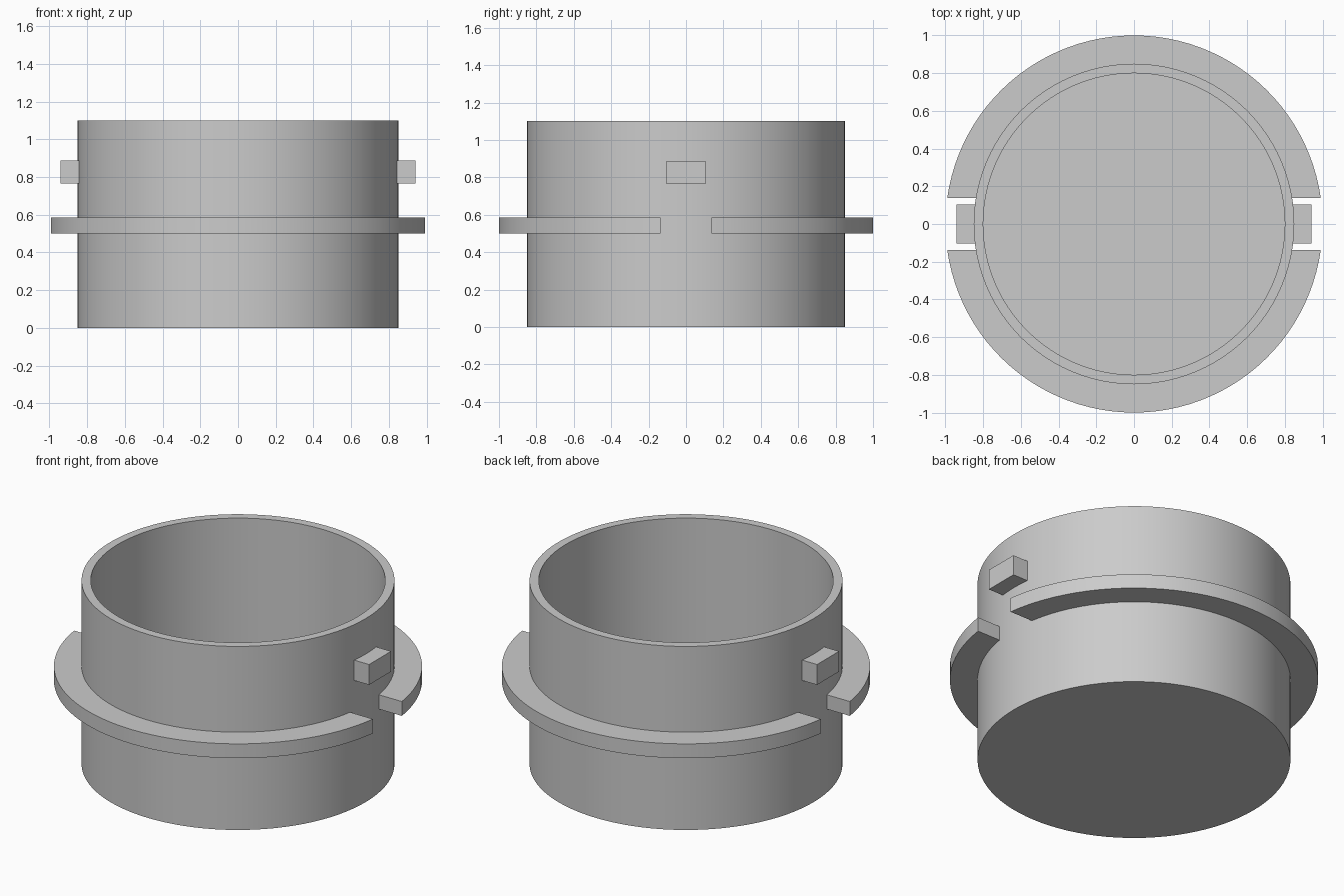
import bpy, bmesh
from math import asin, cos, sin, pi

cube = bpy.data.objects.get("Cube")
if cube:
    bpy.data.objects.remove(cube, do_unlink=True)

grey = bpy.data.materials.new("light grey")
grey.use_nodes = True
colour = (0.6, 0.6, 0.6, 1)
grey.diffuse_color = colour
grey.node_tree.nodes["Principled BSDF"].inputs["Base Color"].default_value = colour

HEIGHT, OUTER, INNER, FLOOR = 1.1, 0.85, 0.8, 0.05
SIDES = 96


def add_object(name, bm, smooth=False):
    bmesh.ops.recalc_face_normals(bm, faces=bm.faces[:])
    mesh = bpy.data.meshes.new(name)
    bm.to_mesh(mesh)
    bm.free()
    mesh.materials.append(grey)
    obj = bpy.data.objects.new(name, mesh)
    bpy.context.collection.objects.link(obj)
    if smooth:
        bpy.ops.object.select_all(action='DESELECT')
        obj.select_set(True)
        bpy.context.view_layer.objects.active = obj
        bpy.ops.object.shade_smooth_by_angle(angle=pi / 6)
    return obj


def prism(name, outline, bottom, top, smooth=False):
    """Extrude a flat outline upward between two heights."""
    bm = bmesh.new()
    face = bm.faces.new([bm.verts.new((x, y, bottom)) for x, y in outline])
    extruded = bmesh.ops.extrude_face_region(bm, geom=[face])["geom"]
    verts = [v for v in extruded if isinstance(v, bmesh.types.BMVert)]
    bmesh.ops.translate(bm, verts=verts, vec=(0, 0, top - bottom))
    return add_object(name, bm, smooth)


def arc(radius, half_gap, side, steps=48):
    """Half circle whose ends stop at a straight gap about the x axis."""
    start = asin(half_gap / radius)
    angles = [start + (pi - 2 * start) * i / steps for i in range(steps + 1)]
    return [(radius * cos(a), side * radius * sin(a)) for a in angles]


# Open cup with a closed floor, made from rings of the wall profile
bm = bmesh.new()
rings = []
for radius, z in ((OUTER, 0), (OUTER, HEIGHT), (INNER, HEIGHT), (INNER, FLOOR)):
    rings.append([bm.verts.new((radius * cos(2 * pi * i / SIDES),
                                radius * sin(2 * pi * i / SIDES), z))
                  for i in range(SIDES)])
for a, b in zip(rings, rings[1:]):
    for i in range(SIDES):
        j = (i + 1) % SIDES
        bm.faces.new((a[i], a[j], b[j], b[i]))
bm.faces.new(rings[0])
bm.faces.new(rings[-1])
add_object("cup", bm, smooth=True)

# Two half flanges with a slot between them on each side
for name, side in (("front_flange", -1), ("back_flange", 1)):
    outline = arc(1.0, 0.137, side) + arc(0.84, 0.137, side)[::-1]
    prism(name, outline, 0.5, 0.586, smooth=True)

# Locking lugs above the slots
for name, side in (("left_lug", 1), ("right_lug", -1)):
    near, far, half = side * 0.83, side * 0.942, 0.104
    prism(name, [(near, -half), (far, -half), (far, half), (near, half)],
          0.765, 0.887)
